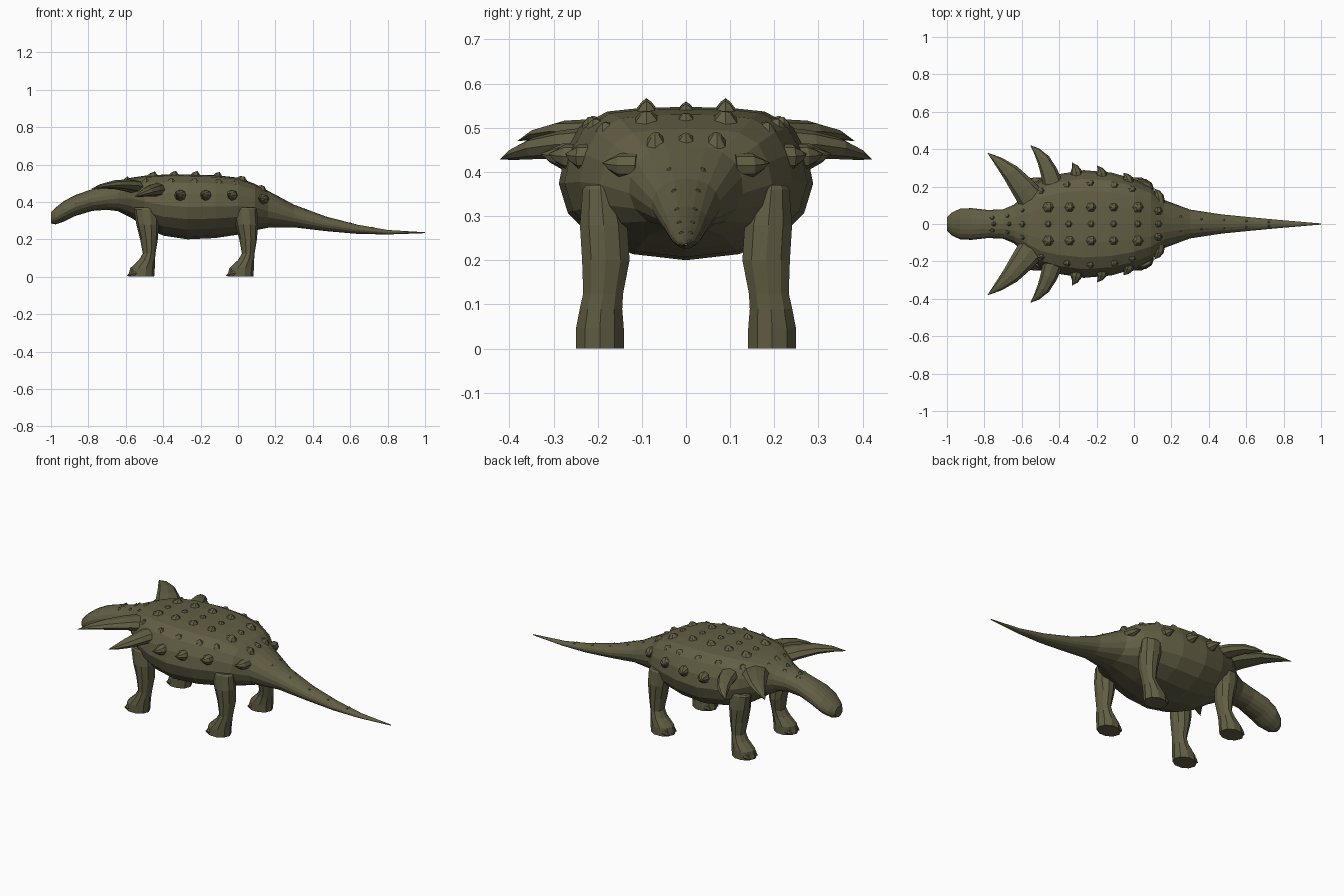
import bpy, bmesh, math
from mathutils import Vector

if "Cube" in bpy.data.objects:
    bpy.data.objects.remove(bpy.data.objects["Cube"])

hide = bpy.data.materials.new("olive hide")
hide.diffuse_color = (0.122, 0.112, 0.058, 1)
hide.use_nodes = True
hide.node_tree.nodes["Principled BSDF"].inputs["Base Color"].default_value = hide.diffuse_color


def loft(name, rings, tip=None):
    """Skin a list of equal-length point rings; close with caps or a tip point."""
    bm = bmesh.new()
    vs = [[bm.verts.new(p) for p in r] for r in rings]
    n = len(vs[0])
    for a, b in zip(vs, vs[1:]):
        for i in range(n):
            bm.faces.new((a[i], a[(i + 1) % n], b[(i + 1) % n], b[i]))
    bm.faces.new(vs[0])
    if tip is None:
        bm.faces.new(vs[-1])
    else:
        t = bm.verts.new(tip)
        for i in range(n):
            bm.faces.new((vs[-1][i], vs[-1][(i + 1) % n], t))
    bmesh.ops.recalc_face_normals(bm, faces=bm.faces)
    me = bpy.data.meshes.new(name)
    bm.to_mesh(me)
    bm.free()
    me.materials.append(hide)
    ob = bpy.data.objects.new(name, me)
    bpy.context.collection.objects.link(ob)
    return ob


# Body stations: x, top z, bottom z, half width
STATIONS = [
    (-1.0, .345, .285, .035), (-.975, .37, .28, .062), (-.93, .405, .295, .083),
    (-.87, .437, .325, .086), (-.78, .468, .352, .076), (-.70, .487, .358, .08),
    (-.64, .508, .35, .105), (-.57, .53, .315, .17), (-.5, .54, .265, .23),
    (-.4, .546, .22, .267), (-.27, .547, .2, .288), (-.12, .543, .207, .275),
    (0, .53, .225, .24), (.09, .497, .248, .195), (.16, .46, .262, .13),
    (.3, .385, .264, .078), (.47, .322, .244, .052), (.64, .278, .229, .035),
    (.8, .25, .226, .02), (1, .238, .233, .003)]
# Half cross-section from the back to the belly (flat-backed torso)
TORSO = [(0, 1), (.34, .995), (.62, .97), (.84, .87), (.95, .7), (1, .5),
         (.93, .31), (.74, .15), (.42, .04), (0, 0)]


def section(s):
    """Right-hand half of the ring at a station: torso shape fading to an ellipse."""
    x, top, bot, w = s
    k = min(1, max(0, (w - .07) / .13))
    out = []
    for i, (py, pz) in enumerate(TORSO):
        a = math.pi * i / 9
        y = k * py + (1 - k) * math.sin(a)
        z = k * pz + (1 - k) * (.5 + .5 * math.cos(a))
        out.append(Vector((x, w * y, bot + (top - bot) * z)))
    return out


def station(x):
    for a, b in zip(STATIONS, STATIONS[1:]):
        if a[0] <= x <= b[0]:
            t = (x - a[0]) / (b[0] - a[0])
            return tuple(p + (q - p) * t for p, q in zip(a, b))


def on_back(x, y):
    """Height of the upper hide at x, y."""
    pts = section(station(x))
    for a, b in zip(pts, pts[1:]):
        if a.y <= y <= b.y:
            return a.z + (b.z - a.z) * (y - a.y) / max(b.y - a.y, 1e-6)
    return pts[5].z


rings = []
for s in STATIONS:
    half = section(s)
    rings.append(half + [Vector((p.x, -p.y, p.z)) for p in half[-2:0:-1]])
loft("body", rings)

# Legs: z, x from, x to, y inner, y outer (x relative to the leg)
LEG = [(0, -.055, .08, .138, .252), (.045, -.045, .083, .138, .252),
       (.09, .002, .085, .142, .243), (.125, .022, .088, .14, .235),
       (.2, .008, .1, .125, .238), (.28, -.012, .105, .13, .243),
       (.36, -.025, .1, .15, .236), (.37, -.018, .092, .16, .228)]


def leg(name, dx, side):
    rs = []
    for z, x0, x1, y0, y1 in LEG:
        rs.append([Vector(((x0 + x1) / 2 + dx + (x1 - x0) / 2 * math.cos(a) * 1.03,
                           side * ((y0 + y1) / 2 + (y1 - y0) / 2 * math.sin(a)), z))
                   for a in (math.tau * i / 10 for i in range(10))])
    loft(name, rs)
    # Blunt toe claws at the front of the foot
    for j in (-1, 0, 1):
        cx, cy = dx - .035 + .012 * abs(j), side * (.195 + .034 * j)
        rs = [[Vector((cx + ox, cy + r * math.cos(a), r * (1 + math.sin(a))))
               for a in (math.tau * i / 6 for i in range(6))]
              for ox, r in ((.03, .017), (-.008, .016))]
        loft(name + "_toe", rs, (cx - .03, cy, .006))


def spike(name, path, radii, flat, side):
    """Curved horn: rings along a path, the last path point is the tip."""
    path = [Vector((x, side * y, z)) for x, y, z in path]
    rs = []
    for i, r in enumerate(radii):
        d = (path[i + 1] - path[max(i - 1, 0)]).normalized()
        u = d.cross(Vector((0, 0, 1))).normalized()
        v = u.cross(d)
        rs.append([path[i] + u * r * math.cos(a) + v * r * flat * math.sin(a)
                   for a in (math.tau * k / 8 for k in range(8))])
    loft(name, rs, path[-1])


def scute(name, x, y, r, h):
    """Keeled back plate: six-sided pyramid following the hide, peak to the rear."""
    ring = []
    for k in range(6):
        a = math.tau * k / 6
        px, py = x + r * math.cos(a), y + r * .95 * math.sin(a)
        ring.append(Vector((px, py, on_back(px, abs(py)) - .003)))
    top = [Vector((x + .3 * r, y, on_back(x, abs(y)))).lerp(p, .45) + Vector((0, 0, h * .7))
           for p in ring]
    loft(name, [ring, top], (x + .45 * r, y, on_back(x + .45 * r, abs(y)) + h))


for side, tag in ((-1, "right"), (1, "left")):
    leg("front_leg_" + tag, -.53, side)
    leg("hind_leg_" + tag, 0, side)
    # Two great shoulder spikes
    spike("neck_spike_" + tag, [(-.53, .11, .475), (-.59, .19, .488), (-.66, .275, .492),
                                (-.725, .335, .485), (-.785, .382, .47)],
          [.078, .066, .048, .026], .5, side)
    spike("shoulder_spike_" + tag, [(-.43, .2, .465), (-.455, .28, .462), (-.485, .345, .453),
                                    (-.52, .39, .44), (-.555, .422, .428)],
          [.055, .046, .035, .019], .7, side)
    # Row of short flank spikes
    for x, y, z, ln, r in ((-.31, .27, .435, .06, .031), (-.175, .262, .435, .05, .03),
                           (-.035, .232, .435, .042, .03), (.13, .14, .415, .05, .029)):
        spike("flank_spike_" + tag,
              [(x + .008, y - .03, z), (x, y + .01, z), (x - .006, y + ln * .6, z + .002),
               (x - .022, y + ln, z + .006)], [r, r, r * .55], .95, side)
    # Upper flank scutes at the edge of the back
    for x in (-.5, -.36, -.235, -.105, -.01):
        scute("edge_scute_" + tag, x, side * .78 * station(x)[3], .024, .014)
    # Paired back scutes
    for x, r in ((-.46, .034), (-.345, .03), (-.23, .03), (-.11, .027), (.02, .033), (.13, .025)):
        scute("back_scute_" + tag, x, side * (.09 if x < .1 else .07), r, .022)
    # Neck and tail scutes
    for x, y in ((-.76, .035), (-.68, .045), (-.6, .075)):
        scute("neck_scute_" + tag, x, side * y, .018, .01)
    for x in (.25, .36, .48, .6, .72):
        scute("tail_scute_" + tag, x, side * .4 * station(x)[3], .009, .005)

# Scutes along the spine
for x in (-.75, -.67, -.6, -.46, -.35, -.23, -.11, .02, .13):
    scute("spine_scute", x, 0, .022 if x > -.65 else .016, .013)
